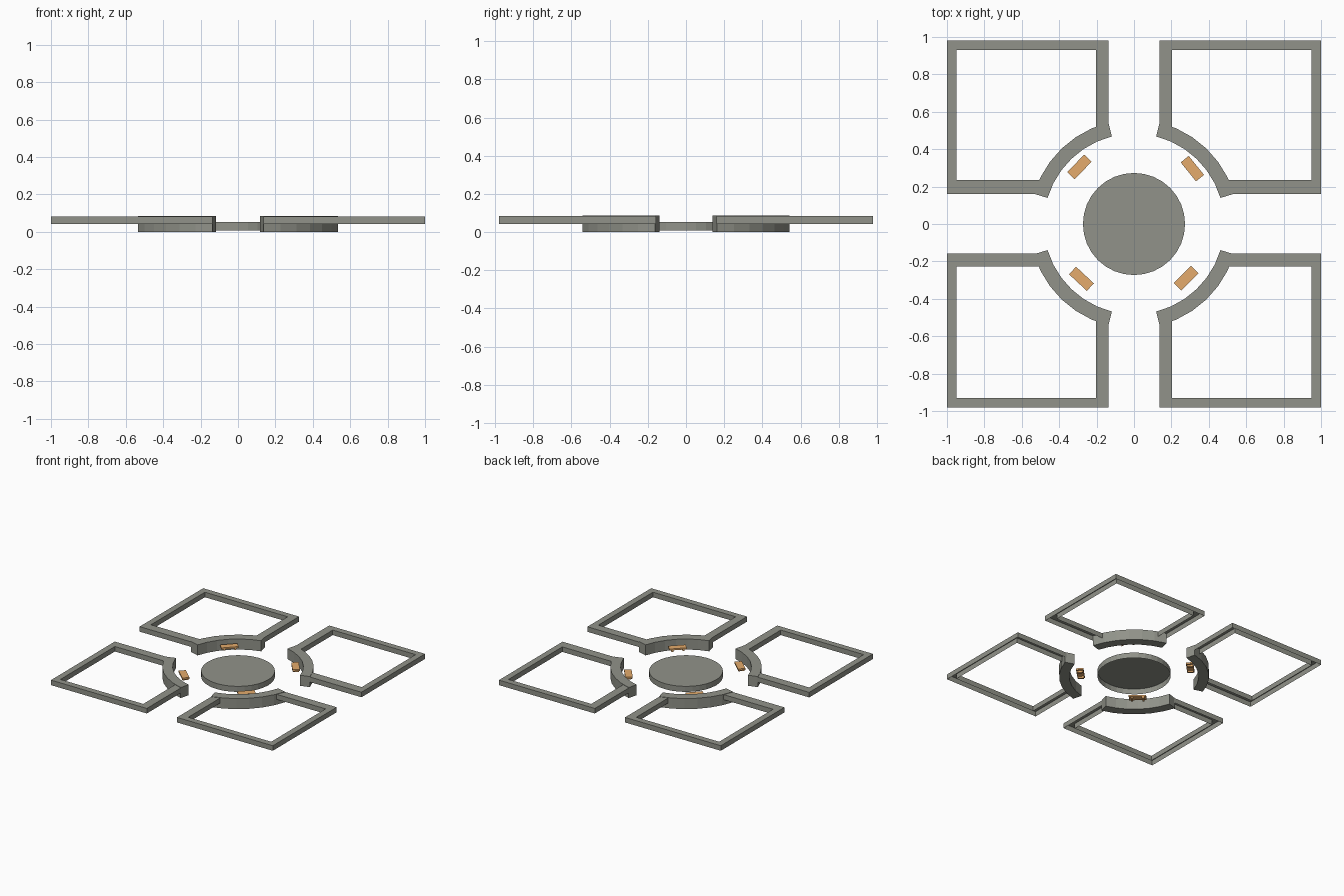
import bpy, bmesh
from math import cos, sin, radians, pi
from mathutils import Matrix

if "Cube" in bpy.data.objects:
    bpy.data.objects.remove(bpy.data.objects["Cube"])


def material(name, colour):
    m = bpy.data.materials.new(name)
    m.diffuse_color = (*colour, 1)
    m.use_nodes = True
    m.node_tree.nodes["Principled BSDF"].inputs["Base Color"].default_value = m.diffuse_color
    return m


stone = material("stone", (0.283, 0.29, 0.252))
wood = material("bench_wood", (0.78, 0.41, 0.15))


def finish(bm, name, mat):
    me = bpy.data.meshes.new(name)
    bm.to_mesh(me)
    bm.free()
    me.materials.append(mat)
    ob = bpy.data.objects.new(name, me)
    bpy.context.collection.objects.link(ob)
    return ob


def prism(name, outline, z0, z1, bottom=True):
    """Extrude a flat outline upward; optionally leave the underside open."""
    bm = bmesh.new()
    base = bm.faces.new([bm.verts.new((x, y, z0)) for x, y in outline])
    ext = bmesh.ops.extrude_face_region(bm, geom=[base], use_keep_orig=True)
    for v in ext["geom"]:
        if isinstance(v, bmesh.types.BMVert):
            v.co.z = z1
    bmesh.ops.recalc_face_normals(bm, faces=bm.faces)
    if not bottom:
        low = [f for f in bm.faces if all(abs(v.co.z - z0) < 1e-6 for v in f.verts)]
        bmesh.ops.delete(bm, geom=low, context="FACES_ONLY")
    return finish(bm, name, stone)


def polar(r, deg):
    return r * cos(radians(deg)), r * sin(radians(deg))


# Round centre platform, open underneath
prism("centre_disc", [polar(0.273, 360 * i / 32) for i in range(32)],
      0.007, 0.052, bottom=False)

# Four garden quadrants: curb frame plus curved wall
SEG, A0, A1 = 6, 16.8, 75.8
angles = [A0 + (A1 - A0) * i / SEG for i in range(SEG + 1)]
for sx in (1, -1):
    for sy in (1, -1):
        side = ("back" if sy > 0 else "front") + ("_right" if sx > 0 else "_left")
        y0, y1 = (0.161, 0.236) if sy > 0 else (0.158, 0.228)
        curb = [(0.50, y0), (1.0, y0), (1.0, 0.98), (0.136, 0.98), (0.136, 0.50),
                (0.203, 0.48), (0.203, 0.93), (0.95, 0.93), (0.95, y1), (0.48, y1)]
        prism("curb_" + side, [(sx * x, sy * y) for x, y in curb],
              0.042, 0.083, bottom=False)
        arc = [polar(0.483, a) for a in angles] + [polar(0.559, a) for a in reversed(angles)]
        prism("curved_wall_" + side, [(sx * x, sy * y) for x, y in arc], 0.0, 0.086)


# Wooden benches: seat on two legs
def box(bm, size, centre):
    m = Matrix.Translation(centre) @ Matrix.Diagonal((*size, 1))
    bmesh.ops.create_cube(bm, size=1, matrix=m)


for name, x, y, ang in (("back_left", -0.292, 0.305, 46), ("back_right", 0.312, 0.296, -51),
                        ("front_right", 0.279, -0.289, 45), ("front_left", -0.281, -0.293, -43)):
    bm = bmesh.new()
    box(bm, (0.13, 0.055, 0.013), (0, 0, 0.0555))
    for s in (1, -1):
        box(bm, (0.015, 0.045, 0.015), (s * 0.042, 0, 0.0425))
    ob = finish(bm, "bench_" + name, wood)
    ob.location = (x, y, 0)
    ob.rotation_euler.z = radians(ang)
